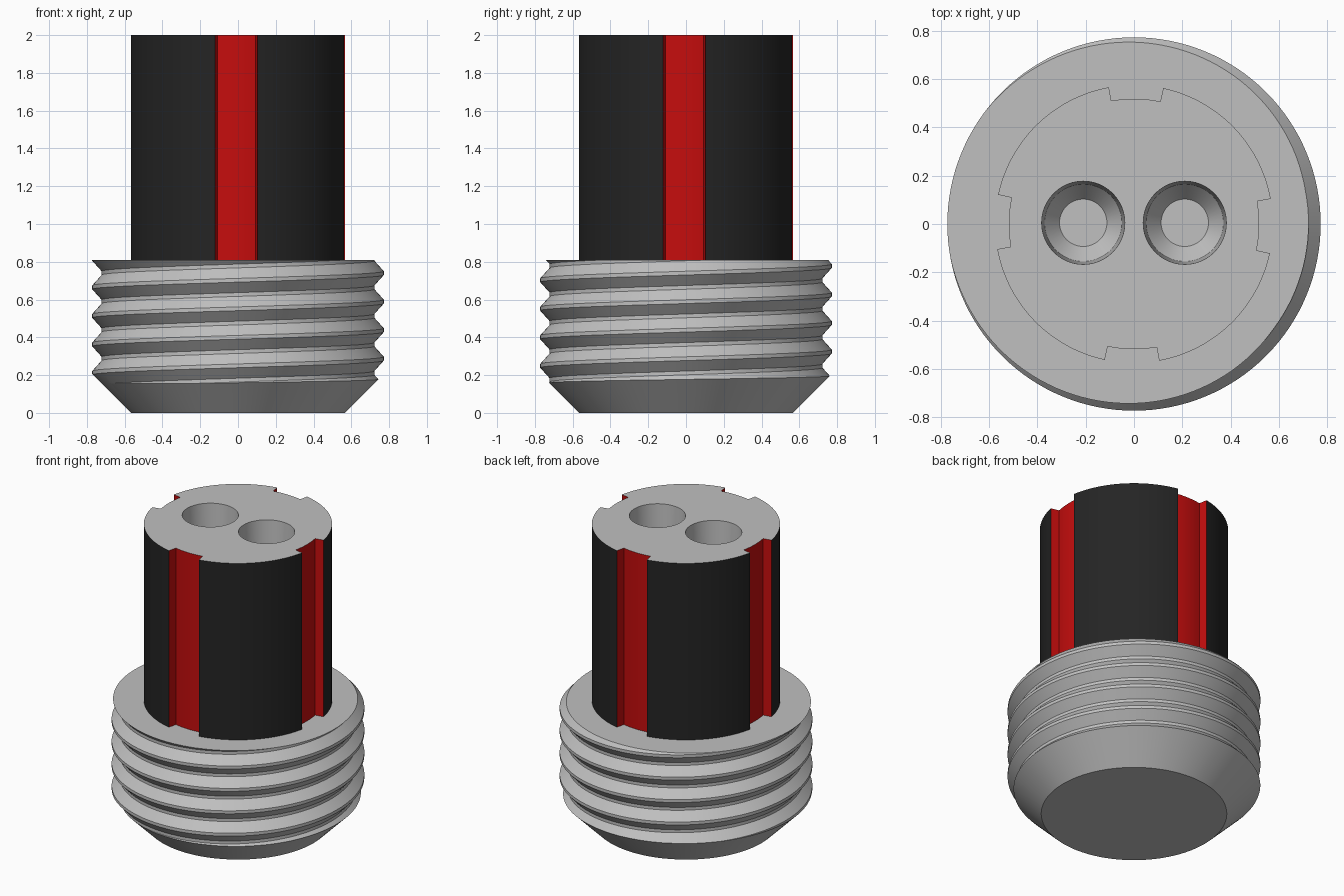
import bpy, bmesh, math
from math import cos, sin, pi

if "Cube" in bpy.data.objects:
    bpy.data.objects.remove(bpy.data.objects["Cube"])


def material(name, rgb):
    m = bpy.data.materials.new(name)
    m.diffuse_color = (*rgb, 1)
    m.use_nodes = True
    m.node_tree.nodes["Principled BSDF"].inputs["Base Color"].default_value = m.diffuse_color
    return m


GREY = material("grey", (0.53, 0.53, 0.53))
BLACK = material("black", (0.018, 0.018, 0.018))
RED = material("red", (0.56, 0.004, 0.004))


def finish(bm, name, mats):
    bmesh.ops.recalc_face_normals(bm, faces=bm.faces)
    me = bpy.data.meshes.new(name)
    bm.to_mesh(me)
    bm.free()
    for m in mats:
        me.materials.append(m)
    ob = bpy.data.objects.new(name, me)
    bpy.context.collection.objects.link(ob)
    bpy.context.view_layer.objects.active = ob
    ob.select_set(True)
    bpy.ops.object.shade_smooth_by_angle(angle=math.radians(25))
    ob.select_set(False)
    return ob


# --- Threaded collar: helical ridge above a 45 degree chamfer ---
TOP, BASE_R = 0.81, 0.567
CREST, ROOT, PITCH, FLAT = 0.772, 0.722, 0.151, 0.01
CREST_Z, N = 0.74, 128


def thread_radius(z, a):
    """Radius of the thread at height z and angle a."""
    w = (z - CREST_Z - PITCH * a / (2 * pi)) % PITCH
    w = min(w, PITCH - w)
    t = (w - FLAT) / (PITCH / 2 - 2 * FLAT)
    return CREST + (ROOT - CREST) * min(1, max(0, t))


def chamfer_end(a):
    """Height where the chamfer meets the thread."""
    z = 0.13
    while thread_radius(z, a) > BASE_R + z:
        z += 0.0005
    return z


offsets = (-FLAT, FLAT, PITCH / 2 - FLAT, PITCH / 2 + FLAT)
starts = [CREST_Z + k * PITCH + o for k in range(-6, 2) for o in offsets]
bm = bmesh.new()
cols = []
for i in range(N + 1):
    a = 2 * pi * i / N
    low = chamfer_end(a % (2 * pi - 1e-9))
    col = [bm.verts.new((BASE_R * cos(a), BASE_R * sin(a), 0))]
    for s in starts:
        z = min(TOP, max(low, s + PITCH * i / N))
        r = min(thread_radius(z, a), BASE_R + z)
        col.append(bm.verts.new((r * cos(a), r * sin(a), z)))
    # close every column exactly at the top rim
    r = thread_radius(TOP, a)
    col.append(bm.verts.new((r * cos(a), r * sin(a), TOP)))
    cols.append(col)
for c, d in zip(cols, cols[1:]):
    for j in range(len(c) - 1):
        bm.faces.new((c[j], d[j], d[j + 1], c[j + 1]))
bm.faces.new([c[0] for c in cols[:N]])
bm.faces.new([c[-1] for c in cols[:N]])
bmesh.ops.remove_doubles(bm, verts=bm.verts, dist=2e-5)
bmesh.ops.dissolve_degenerate(bm, edges=bm.edges, dist=1e-5)
finish(bm, "threaded_collar", [GREY])

# --- Keyed shaft: four radial slots, two sockets in the end ---
R, SLOT_R, HALF, TWIST, SH_TOP = 0.575, 0.518, 0.197, -0.015, 2.0
outline = []
for q in range(4):
    mid = q * pi / 2 + TWIST
    for k in range(9):      # slot floor
        outline.append((SLOT_R, mid - HALF + 2 * HALF * k / 8))
    for k in range(25):     # outer wall to the next slot
        outline.append((R, mid + HALF + (pi / 2 - 2 * HALF) * k / 24))

bm = bmesh.new()


def ring(points, z):
    return [bm.verts.new((x, y, z)) for x, y in points]


def bridge(lower, upper, rule):
    n = len(lower)
    for i in range(n):
        j = (i + 1) % n
        f = bm.faces.new((lower[i], lower[j], upper[j], upper[i]))
        f.material_index = rule(i, j)


def loop_edges(verts):
    return [bm.edges.get((v, verts[i - 1])) for i, v in enumerate(verts)]


pts = [(r * cos(a), r * sin(a)) for r, a in outline]
bottom, top = ring(pts, TOP), ring(pts, SH_TOP)
# outer wall black, slot floors and slot sides red
bridge(bottom, top, lambda i, j: 1 if outline[i][0] == outline[j][0] == R else 2)
rim = loop_edges(top)

# tapered sockets with conical ends
for cx in (-0.21, 0.21):
    rings = []
    for r, depth in ((0.172, 0), (0.16, 0.34), (0.098, 0.42)):
        circle = [(cx + r * cos(2 * pi * k / 48), 0.005 + r * sin(2 * pi * k / 48))
                  for k in range(48)]
        rings.append(ring(circle, SH_TOP - depth))
    for hi, lo in zip(rings, rings[1:]):
        bridge(lo, hi, lambda i, j: 0)
    bm.faces.new(rings[-1])
    rim += loop_edges(rings[0])
# end face around the sockets
bmesh.ops.triangle_fill(bm, edges=rim, use_beauty=True, normal=(0, 0, 1))
for f in bm.faces:
    if all(abs(v.co.z - SH_TOP) < 1e-6 for v in f.verts):
        f.material_index = 0
finish(bm, "keyed_shaft", [GREY, BLACK, RED])
